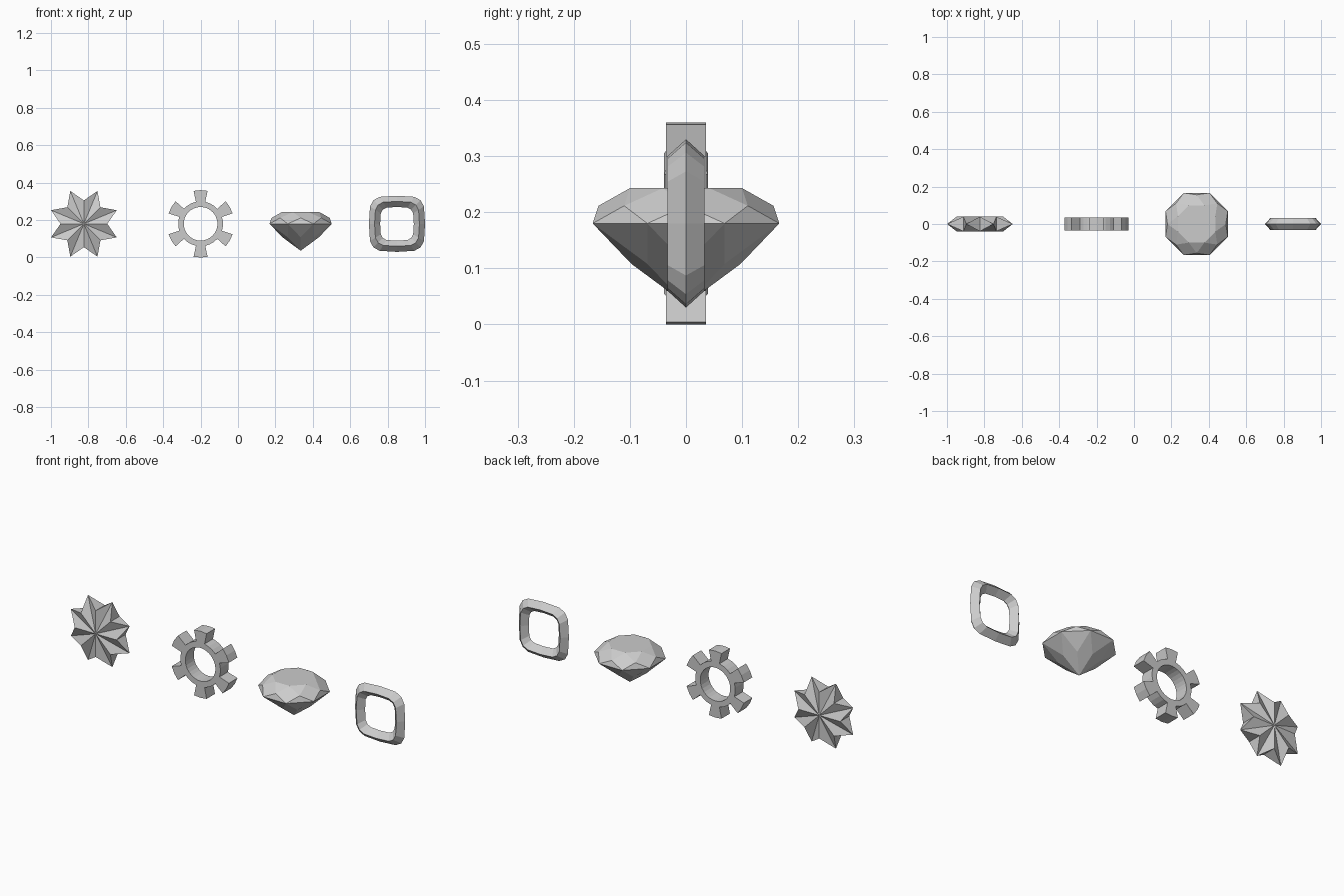
import bpy
from math import sin, cos, pi, radians, copysign

if "Cube" in bpy.data.objects:
    bpy.data.objects.remove(bpy.data.objects["Cube"])

grey = bpy.data.materials.new("plain grey")
grey.diffuse_color = (0.6, 0.6, 0.6, 1)
grey.use_nodes = True
grey.node_tree.nodes["Principled BSDF"].inputs["Base Color"].default_value = grey.diffuse_color


def add(name, verts, faces, loc):
    me = bpy.data.meshes.new(name)
    me.from_pydata(verts, [], faces)
    me.materials.append(grey)
    ob = bpy.data.objects.new(name, me)
    ob.location = loc
    bpy.context.collection.objects.link(ob)
    # outward normals
    import bmesh
    bm = bmesh.new()
    bm.from_mesh(me)
    bmesh.ops.recalc_face_normals(bm, faces=bm.faces)
    bm.to_mesh(me)
    bm.free()
    return ob


# Eight pointed star: sharp tips on the mid plane, thick notches between them
n, outer, inner, h = 8, 0.19, 0.125, 0.039
verts = [(0, -h, 0), (0, h, 0)]
faces = []
for i in range(n):
    a = radians(22.5) + i * 2 * pi / n
    b = a + pi / n
    verts += [(outer * cos(a), 0, outer * sin(a)),
              (inner * cos(b), -h, inner * sin(b)),
              (inner * cos(b), h, inner * sin(b))]
    t, f, k = 2 + 3 * i, 3 + 3 * i, 4 + 3 * i
    j = (i + 1) % n
    t2 = 2 + 3 * j
    faces += [(0, t, f), (0, f, t2), (1, k, t), (1, t2, k), (t, k, f), (t2, f, k)]
add("star", verts, faces, (-0.824, 0, 0.18))

# Gear wheel: ring of 30 segments, two out of every five rise into a tooth
n, hole, root, tip, h = 30, 0.09, 0.12, 0.18, 0.036
verts, faces = [], []
for i in range(n):
    a = pi / 2 + i * 2 * pi / n
    for r in (hole, root, tip):
        for y in (-h, h):
            verts.append((r * cos(a), y, r * sin(a)))
for i in range(n):
    p, q = 6 * i, 6 * ((i + 1) % n)
    faces += [(p, p + 1, q + 1, q), (p, q, q + 2, p + 2), (p + 1, p + 3, q + 3, q + 1)]
    if i % 5 in (0, 4):
        faces += [(p + 2, q + 2, q + 4, p + 4), (p + 3, p + 5, q + 5, q + 3),
                  (p + 4, q + 4, q + 5, p + 5)]
        if i % 5 == 4:
            faces.append((p + 2, p + 4, p + 5, p + 3))
        else:
            faces.append((q + 2, q + 3, q + 5, q + 4))
    else:
        faces.append((p + 2, q + 2, q + 3, p + 3))
gear = add("gear", verts, faces, (-0.2, 0, 0.18))

# Cut gem: pavilion and crown kites around an eight sided girdle
n, r1, r2, h1, h2 = 8, 0.18, 0.108, 0.144, 0.063
off = pi / n
r3, r4 = (r1 + r2) / 2 / cos(off), r1 / 2 / cos(off)
verts, faces = [(0, 0, -h1)], []
for i in range(n):
    a = 2 * i * off
    b = a + off
    verts += [(r4 * sin(a), r4 * cos(a), -h1 / 2), (r1 * sin(b), r1 * cos(b), 0),
              (r3 * sin(a), r3 * cos(a), h2 / 2), (r2 * sin(b), r2 * cos(b), h2)]
for i in range(n):
    p, g, c, t = (1 + 4 * i + k for k in range(4))
    p2, g2, c2, t2 = (1 + 4 * ((i + 1) % n) + k for k in range(4))
    faces += [(0, p, g, p2), (p2, g, g2), (g, c2, g2), (g, c, t, c2), (c2, t, t2)]
faces.append([4 + 4 * i for i in range(n)])
add("gem", verts, faces, (0.335, 0, 0.18))

# Rounded square ring with a diamond cross section
section = [(0.15, 0), (0.12, -0.033), (0.09, 0), (0.12, 0.033)]
n = 16


def soft(v):
    return copysign(abs(v) ** 0.5, v) if abs(v) > 1e-6 else 0.0


verts, faces = [], []
for i in range(n):
    a = 2 * pi * i / n
    verts += [(r * soft(cos(a)), y, r * soft(sin(a))) for r, y in section]
    j = (i + 1) % n
    for k in range(4):
        m = (k + 1) % 4
        faces.append((4 * i + k, 4 * j + k, 4 * j + m, 4 * i + m))
add("square_ring", verts, faces, (0.85, 0, 0.18))

# Drop unused tooth points on the gear
import bmesh
bm = bmesh.new()
bm.from_mesh(gear.data)
bmesh.ops.delete(bm, geom=[v for v in bm.verts if not v.link_faces], context='VERTS')
bm.to_mesh(gear.data)
bm.free()
